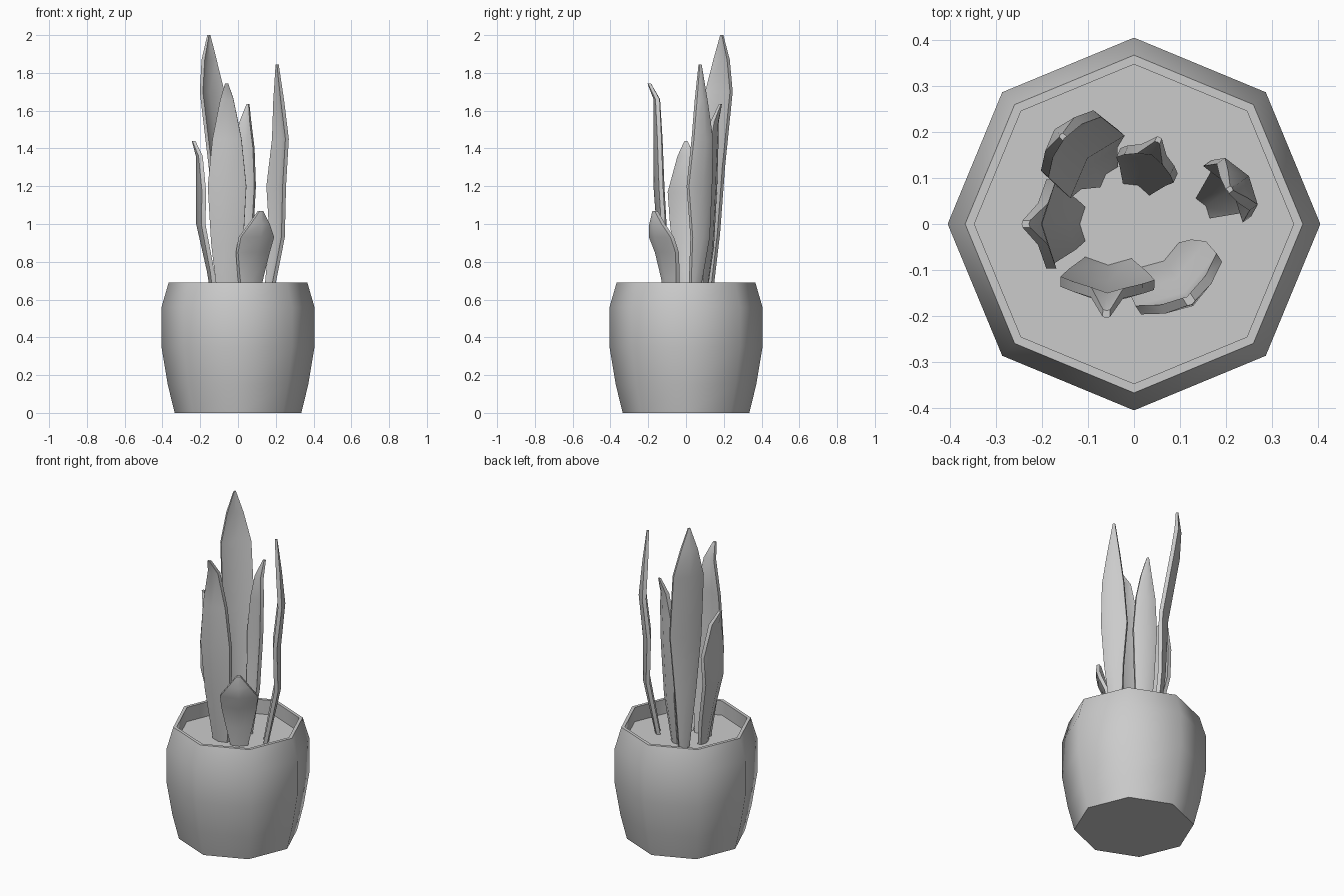
import bpy, bmesh
from math import cos, sin, pi, radians

if "Cube" in bpy.data.objects:
    bpy.data.objects.remove(bpy.data.objects["Cube"])


def make_object(name, bm, angle):
    bmesh.ops.recalc_face_normals(bm, faces=bm.faces)
    mesh = bpy.data.meshes.new(name)
    bm.to_mesh(mesh)
    bm.free()
    ob = bpy.data.objects.new(name, mesh)
    bpy.context.collection.objects.link(ob)
    bpy.ops.object.select_all(action='DESELECT')
    ob.select_set(True)
    bpy.context.view_layer.objects.active = ob
    bpy.ops.object.shade_smooth_by_angle(angle=radians(angle))
    return ob


def lathe(name, profile, sides=8):
    """Revolve (radius, z) points and cap both ends."""
    bm = bmesh.new()
    rings = [[bm.verts.new((r * cos(2 * pi * i / sides), r * sin(2 * pi * i / sides), z))
              for i in range(sides)] for r, z in profile]
    for a, b in zip(rings, rings[1:]):
        for i in range(sides):
            j = (i + 1) % sides
            bm.faces.new((a[i], a[j], b[j], b[i]))
    bm.faces.new(rings[0])
    bm.faces.new(rings[-1])
    return make_object(name, bm, 50)


def leaf(name, tip, azimuth, stations, thick=0.022):
    """Keeled blade; stations are (z, offset from tip along the normal, half width)."""
    az = radians(azimuth)
    n, t = (cos(az), sin(az)), (-sin(az), cos(az))
    bm = bmesh.new()
    rings = []
    for z, off, hw in stations:
        keel = 0.16 * hw
        th = min(thick, hw * 2)
        ring = []
        for u, d in ((-hw, -keel), (0, keel), (hw, -keel),
                     (hw, -keel - th), (0, keel - th), (-hw, -keel - th)):
            o = off + d + th / 2
            ring.append(bm.verts.new((tip[0] + n[0] * o + t[0] * u,
                                      tip[1] + n[1] * o + t[1] * u, z)))
        rings.append(ring)
    for a, b in zip(rings, rings[1:]):
        for i in range(6):
            j = (i + 1) % 6
            bm.faces.new((a[i], a[j], b[j], b[i]))
    for r in (rings[0], rings[-1]):
        bm.faces.new((r[0], r[1], r[4], r[5]))
        bm.faces.new((r[1], r[2], r[3], r[4]))
    return make_object(name, bm, 40)


# Pot with rim, and the soil inside it
lathe("pot", [(0.335, 0), (0.372, 0.15), (0.405, 0.35), (0.405, 0.56),
              (0.367, 0.69), (0.347, 0.69), (0.352, 0.59)])
lathe("soil", [(0.35, 0.585), (0.35, 0.6)])

# Six leaves around the middle
leaf("leaf_back_left", (-0.155, 0.19), 139,
     [(0.58, -0.12, 0.028), (0.95, -0.085, 0.06), (1.3, -0.075, 0.09),
      (1.7, -0.01, 0.087), (1.87, 0.005, 0.048), (2.0, 0, 0.006)])
leaf("leaf_front_left", (-0.06, -0.195), 268,
     [(0.58, -0.105, 0.048), (0.9, -0.07, 0.085), (1.2, -0.05, 0.102),
      (1.45, -0.045, 0.077), (1.66, -0.04, 0.035), (1.745, 0, 0.008)])
leaf("leaf_right", (0.208, 0.075), 35,
     [(0.58, -0.06, 0.025), (0.93, 0.008, 0.055), (1.2, 0.005, 0.075),
      (1.45, 0.03, 0.062), (1.65, 0.015, 0.035), (1.845, 0, 0.006)])
leaf("leaf_back", (0.053, 0.183), 66,
     [(0.58, -0.105, 0.03), (0.88, -0.065, 0.055), (1.2, -0.05, 0.068),
      (1.4, -0.04, 0.055), (1.54, -0.03, 0.03), (1.635, 0, 0.006)])
leaf("leaf_left", (-0.235, 0.0), 180,
     [(0.58, -0.115, 0.035), (0.75, -0.09, 0.055), (1.0, -0.038, 0.085),
      (1.17, -0.04, 0.097), (1.36, -0.03, 0.045), (1.44, 0, 0.008)])
leaf("leaf_front_right", (0.12, -0.165), -57,
     [(0.58, -0.1, 0.045), (0.72, -0.085, 0.075), (0.85, -0.06, 0.1),
      (0.93, -0.025, 0.105), (1.0, -0.005, 0.06), (1.07, 0, 0.01)])
